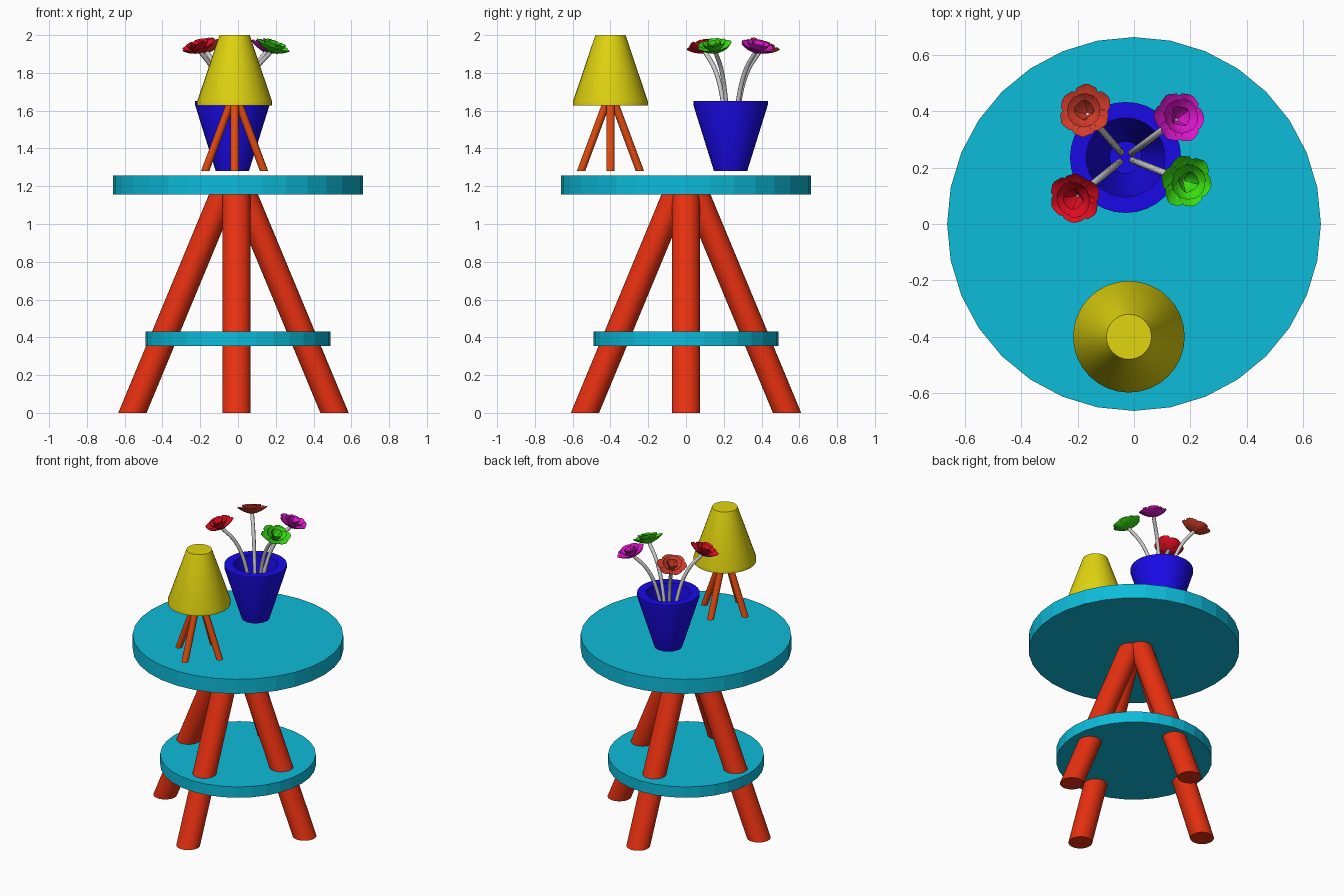
import bpy, bmesh, math, random
from mathutils import Vector, Matrix

if "Cube" in bpy.data.objects:
    bpy.data.objects.remove(bpy.data.objects["Cube"])

random.seed(4)


def material(name, rgb):
    m = bpy.data.materials.new(name)
    m.diffuse_color = (*rgb, 1)
    m.use_nodes = True
    m.node_tree.nodes["Principled BSDF"].inputs["Base Color"].default_value = m.diffuse_color
    return m


CYAN = material("cyan", (0.004, 0.50, 0.70))
RED = material("leg_red", (0.80, 0.03, 0.005))
RUST = material("lamp_leg_orange", (0.75, 0.07, 0.005))
YELLOW = material("yellow", (0.75, 0.66, 0.005))
BLUE = material("blue", (0.01, 0.003, 0.80))


def finish(bm, name, mat, angle=35):
    bmesh.ops.recalc_face_normals(bm, faces=bm.faces)
    mesh = bpy.data.meshes.new(name)
    bm.to_mesh(mesh)
    bm.free()
    obj = bpy.data.objects.new(name, mesh)
    bpy.context.collection.objects.link(obj)
    mesh.materials.append(mat)
    if angle:
        bpy.ops.object.select_all(action='DESELECT')
        obj.select_set(True)
        bpy.context.view_layer.objects.active = obj
        bpy.ops.object.shade_smooth_by_angle(angle=math.radians(angle))
    return obj


def rings(name, mat, profile, sides=32, angle=35):
    """Capped stack of level circles given as (x, y, z, radius)."""
    bm = bmesh.new()
    loops = []
    for x, y, z, r in profile:
        loops.append([bm.verts.new((x + r * math.cos(a), y + r * math.sin(a), z))
                      for a in (math.tau * i / sides for i in range(sides))])
    for a, b in zip(loops, loops[1:]):
        for i in range(sides):
            j = (i + 1) % sides
            bm.faces.new((a[i], a[j], b[j], b[i]))
    bm.faces.new(loops[0])
    bm.faces.new(loops[-1])
    return finish(bm, name, mat, angle)


def splayed_legs(name, mat, cx, cy, z0, z1, spread0, spread1, r):
    """Four slanted legs along the axes with level-cut ends."""
    for side, dx, dy in (("left", -1, 0), ("right", 1, 0), ("front", 0, -1), ("back", 0, 1)):
        ox = cx if dx else cx / 3
        rings(f"{name}_{side}", mat,
              [(ox + dx * spread0, cy + dy * spread0, z0, r),
               (ox + dx * spread1, cy + dy * spread1, z1, r)])


# Table
rings("table_top", CYAN, [(0, 0, 1.157, 0.663), (0, 0, 1.258, 0.663)], angle=0)
rings("lower_shelf", CYAN, [(0, 0, 0.355, 0.49), (0, 0, 0.43, 0.49)], angle=0)
splayed_legs("table_leg", RED, -0.024, 0, 0, 1.18, 0.535, 0.045, 0.075)

# Lamp
LX, LY = -0.018, -0.4
rings("lamp_shade", YELLOW, [(LX, LY, 1.628, 0.198), (LX, LY, 1.65, 0.198), (LX, LY, 2.0, 0.08)])
for k, (dx, dy) in enumerate(((-1, 0), (1, 0), (0, -1), (0, 1))):
    rings(f"lamp_leg_{k + 1}", RUST,
          [(LX + dx * 0.156, LY + dy * 0.156, 1.28, 0.022),
           (LX + dx * 0.018, LY + dy * 0.018, 1.65, 0.022)], 16)

# Hollow flower pot
PX, PY = -0.03, 0.236
rings("flower_pot", BLUE, [(PX, PY, z, r) for r, z in
      ((0.088, 1.28), (0.197, 1.63), (0.197, 1.652), (0.14, 1.652), (0.14, 1.63), (0.057, 1.34))])


def petal(bm, length, width, lift, curl, frame):
    """Cupped pointed petal as a small grid."""
    rows = []
    for t, w in ((0, 0.2), (0.3, 0.75), (0.6, 1.0), (0.85, 0.75), (1, 0.15)):
        up = lift + curl * t
        row = []
        for s in (-1, -0.5, 0, 0.5, 1):
            p = Vector((length * t * math.cos(up), s * w * width,
                        length * t * math.sin(up) + 0.016 * s * s * w))
            row.append(bm.verts.new(frame @ p))
        rows.append(row)
    for a, b in zip(rows, rows[1:]):
        for i in range(4):
            bm.faces.new((a[i], a[i + 1], b[i + 1], b[i]))


def flower(name, rgb, bx, by, bz):
    # Curved stem from the pot floor
    cu = bpy.data.curves.new(name + "_stem", 'CURVE')
    cu.dimensions = '3D'
    cu.bevel_depth = 0.012
    cu.bevel_resolution = 2
    cu.use_fill_caps = True
    sp = cu.splines.new('BEZIER')
    path = ((0.12, 1.34), (0.3, 1.65), (0.6, bz - 0.09), (1, bz + 0.008))
    sp.bezier_points.add(len(path) - 1)
    for bp, (f, z) in zip(sp.bezier_points, path):
        bp.co = (PX + (bx - PX) * f, PY + (by - PY) * f, z)
        bp.handle_left_type = bp.handle_right_type = 'AUTO'
    bpy.context.collection.objects.link(bpy.data.objects.new(name + "_stem", cu))

    # Petal rings tilted outward from the pot
    out = Vector((bx - PX, by - PY, 0)).normalized()
    tilt = Matrix.Rotation(math.radians(20), 4, Vector((-out.y, out.x, 0)))
    bm = bmesh.new()
    for count, length, width, lift, curl in ((6, 0.104, 0.046, 0.12, 0.3),
                                             (5, 0.088, 0.040, 0.45, 0.3),
                                             (4, 0.068, 0.030, 0.85, 0.2)):
        start = random.uniform(0, math.tau)
        for i in range(count):
            turn = Matrix.Rotation(start + math.tau * i / count, 4, 'Z')
            petal(bm, length * random.uniform(0.93, 1.05), width, lift, curl,
                  Matrix.Translation((bx, by, bz)) @ tilt @ turn)
    finish(bm, name + "_petals", material(name, rgb), 60)


# Flowers
flower("red_flower", (0.75, 0.004, 0.015), -0.20, 0.10, 1.905)
flower("green_flower", (0.04, 0.72, 0.006), 0.175, 0.155, 1.905)
flower("orange_flower", (0.70, 0.05, 0.025), -0.165, 0.39, 1.905)
flower("magenta_flower", (0.72, 0.008, 0.60), 0.15, 0.37, 1.905)
